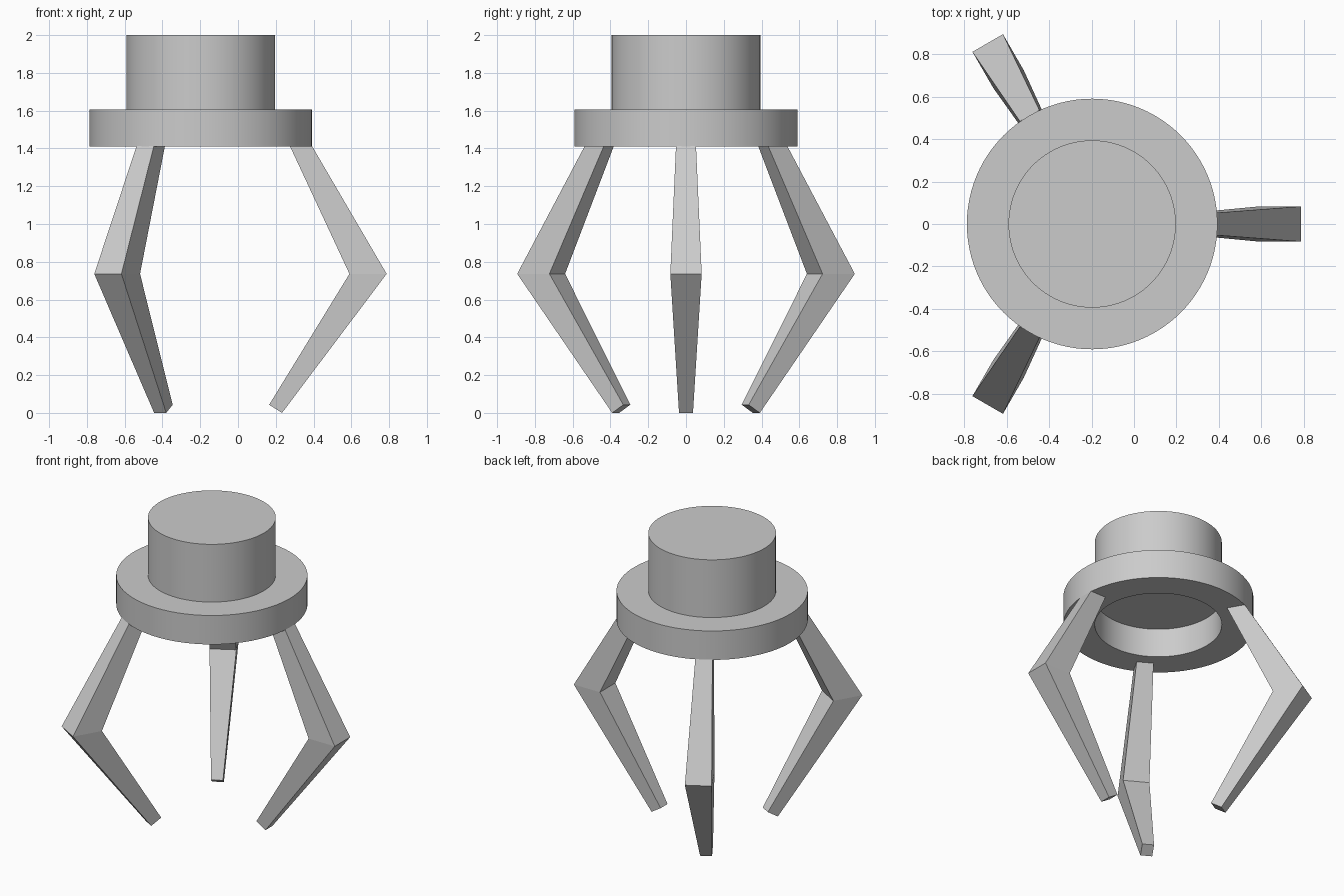
import bpy
import bmesh
from math import radians, pi
from mathutils import Matrix, Vector

old = bpy.data.objects.get("Cube")
if old:
    bpy.data.objects.remove(old, do_unlink=True)

AXIS_X = -0.197
SEGMENTS = 96

grey = bpy.data.materials.new("plain grey")
grey.use_nodes = True
colour = (0.6, 0.6, 0.6, 1)
grey.diffuse_color = colour
grey.node_tree.nodes["Principled BSDF"].inputs["Base Color"].default_value = colour


def finish(name, bm, smooth):
    bmesh.ops.remove_doubles(bm, verts=bm.verts, dist=1e-5)
    bmesh.ops.recalc_face_normals(bm, faces=bm.faces)
    mesh = bpy.data.meshes.new(name)
    bm.to_mesh(mesh)
    bm.free()
    mesh.materials.append(grey)
    obj = bpy.data.objects.new(name, mesh)
    obj.location.x = AXIS_X
    bpy.context.collection.objects.link(obj)
    if smooth:
        bpy.ops.object.select_all(action="DESELECT")
        obj.select_set(True)
        bpy.context.view_layer.objects.active = obj
        bpy.ops.object.shade_smooth_by_angle(angle=radians(30))
    return obj


def ring(name, inner, outer, bottom, top):
    """Square-section ring turned round the vertical axis."""
    bm = bmesh.new()
    section = [(inner, bottom), (outer, bottom), (outer, top), (inner, top)]
    verts = [bm.verts.new((r, 0, z)) for r, z in section]
    edges = [bm.edges.new((verts[i], verts[(i + 1) % 4])) for i in range(4)]
    bmesh.ops.spin(bm, geom=verts + edges, cent=(0, 0, 0), axis=(0, 0, 1),
                   angle=2 * pi, steps=SEGMENTS)
    return finish(name, bm, True)


def drum(name, radius, bottom, top):
    bm = bmesh.new()
    bmesh.ops.create_cone(bm, cap_ends=True, segments=SEGMENTS,
                          radius1=radius, radius2=radius, depth=top - bottom,
                          matrix=Matrix.Translation((0, 0, (bottom + top) / 2)))
    return finish(name, bm, True)


# Stations of a claw: outer (r, z), inner (r, z), half width
CLAW = [((0.589, 1.412), (0.472, 1.412), 0.053),
        ((0.984, 0.736), (0.787, 0.736), 0.083),
        ((0.43, 0.0), (0.362, 0.043), 0.037)]


def claw(name, angle):
    bm = bmesh.new()
    loops = []
    for (ro, zo), (ri, zi), w in CLAW:
        corners = [(ro, -w, zo), (ro, w, zo), (ri, w, zi), (ri, -w, zi)]
        loops.append([bm.verts.new(Vector(c)) for c in corners])
    for a, b in zip(loops, loops[1:]):
        for i in range(4):
            j = (i + 1) % 4
            bm.faces.new((a[i], a[j], b[j], b[i]))
    bm.faces.new(loops[0])
    bm.faces.new(loops[-1])
    bm.transform(Matrix.Rotation(radians(angle), 4, "Z"))
    return finish(name, bm, False)


# Open collar with a solid cap closing its top
ring("collar", 0.394, 0.59, 1.41, 1.607)
drum("cap", 0.394, 1.607, 2.0)

# Three bent claws spaced evenly round the axis
for label, turn in (("left", 0), ("back_right", 120), ("front_right", 240)):
    claw(label + "_claw", turn)
